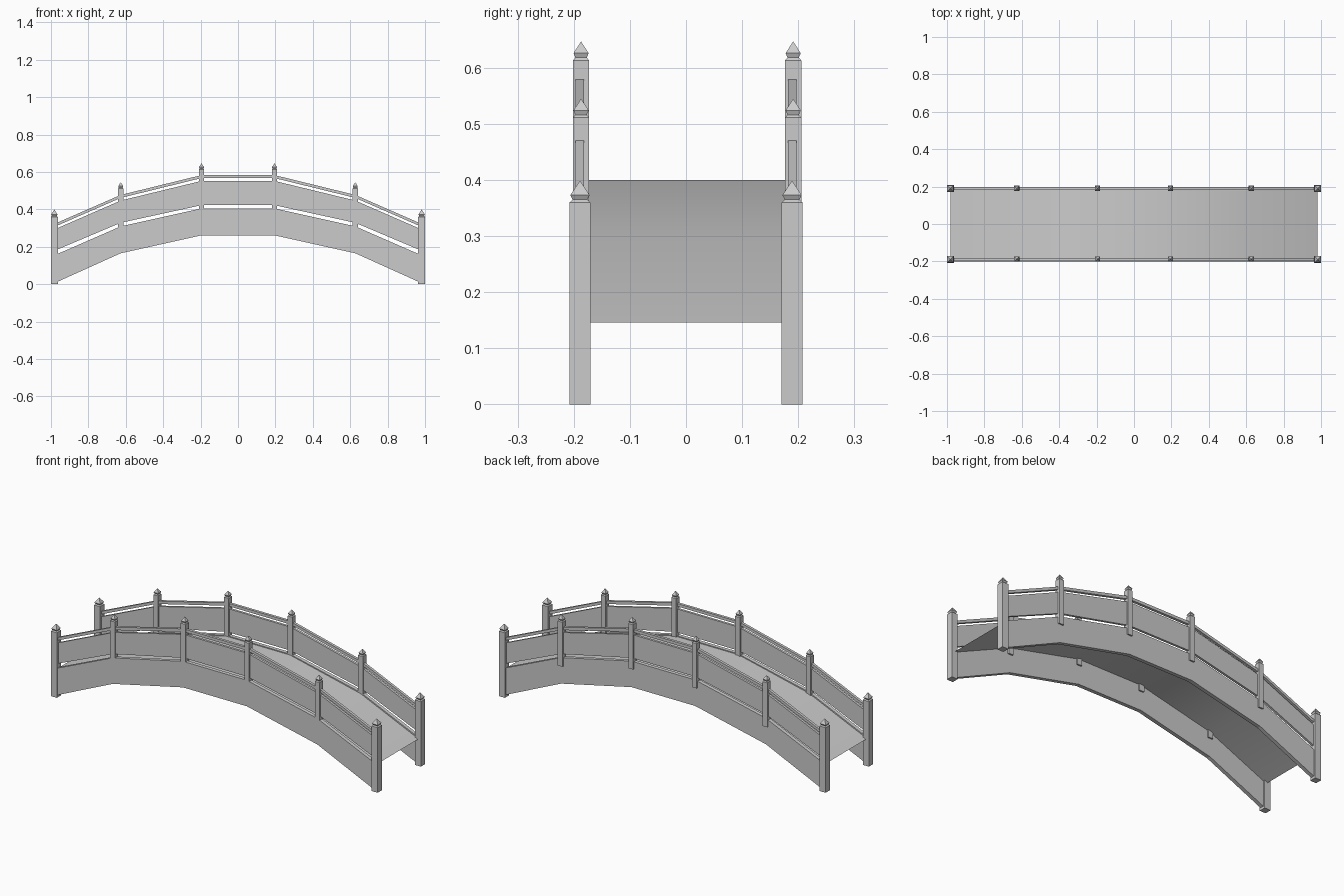
import bpy
import bmesh

old = bpy.data.objects.get("Cube")
if old:
    bpy.data.objects.remove(old, do_unlink=True)

# One plain stone grey for the whole bridge
grey = bpy.data.materials.new("stone_grey")
grey.use_nodes = True
colour = (0.6, 0.6, 0.6, 1)
grey.diffuse_color = colour
grey.node_tree.nodes["Principled BSDF"].inputs["Base Color"].default_value = colour

END, OUTER, INNER = 0.982, 0.627, 0.195


def finish(name, bm):
    bmesh.ops.recalc_face_normals(bm, faces=bm.faces)
    mesh = bpy.data.meshes.new(name)
    bm.to_mesh(mesh)
    bm.free()
    mesh.materials.append(grey)
    obj = bpy.data.objects.new(name, mesh)
    bpy.context.collection.objects.link(obj)
    return obj


def arch(heights):
    """Mirrored (x, z) line through the three post stations."""
    half = list(zip((END, OUTER, INNER), heights))
    return [(-x, z) for x, z in half] + [(x, z) for x, z in reversed(half)]


def band(name, low, high, y, depth):
    """Faceted arch strip between two height lines, with thickness along y."""
    bm = bmesh.new()
    rings = []
    for (x, z0), (_, z1) in zip(arch(low), arch(high)):
        corners = ((-1, z0), (1, z0), (1, z1), (-1, z1))
        rings.append([bm.verts.new((x, y + s * depth / 2, z)) for s, z in corners])
    for a, b in zip(rings, rings[1:]):
        for i in range(4):
            j = (i + 1) % 4
            bm.faces.new((a[i], a[j], b[j], b[i]))
    bm.faces.new(rings[0])
    bm.faces.new(rings[-1])
    return finish(name, bm)


def post(name, x, y, bottom, top, half):
    """Square post with a pinched neck and a pyramid finial."""
    bm = bmesh.new()
    rings = []
    steps = ((bottom, 1), (top, 1), (top + 0.005, 0.7), (top + 0.013, 0.93))
    for z, k in steps:
        r = half * k
        rings.append([bm.verts.new((x + sx * r, y + sy * r, z))
                      for sx, sy in ((-1, -1), (1, -1), (1, 1), (-1, 1))])
    tip = bm.verts.new((x, y, top + 0.015 + half * 1.3))
    bm.faces.new(rings[0])
    for a, b in zip(rings, rings[1:]):
        for i in range(4):
            j = (i + 1) % 4
            bm.faces.new((a[i], a[j], b[j], b[i]))
    for i in range(4):
        bm.faces.new((rings[-1][i], rings[-1][(i + 1) % 4], tip))
    return finish(name, bm)


# Railings, one along each edge
for side, y in (("front", -0.189), ("back", 0.189)):
    band(side + "_side_beam", (0.005, 0.165, 0.261), (0.154, 0.309, 0.405), y - 0.002, 0.021)
    band(side + "_parapet_panel", (0.178, 0.328, 0.422), (0.292, 0.447, 0.552), y, 0.013)
    band(side + "_handrail", (0.306, 0.461, 0.567), (0.322, 0.477, 0.583), y, 0.015)
    for end, s in (("left", 1), ("right", -1)):
        tag = side + "_" + end
        post(tag + "_end_post", s * END, y, 0, 0.36, 0.0185)
        post(tag + "_outer_post", s * OUTER, y + 0.002, 0.265, 0.511, 0.0145)
        post(tag + "_inner_post", s * INNER, y + 0.002, 0.365, 0.613, 0.0145)

# Walking deck: a softly shaded sheet between the beams
bm = bmesh.new()
rows = [[bm.verts.new((x, y, z)) for y in (-0.185, 0.185)]
        for x, z in arch((0.146, 0.302, 0.4))]
for a, b in zip(rows, rows[1:]):
    bm.faces.new((a[0], b[0], b[1], a[1]))
deck = finish("walking_deck", bm)
for face in deck.data.polygons:
    face.use_smooth = True
